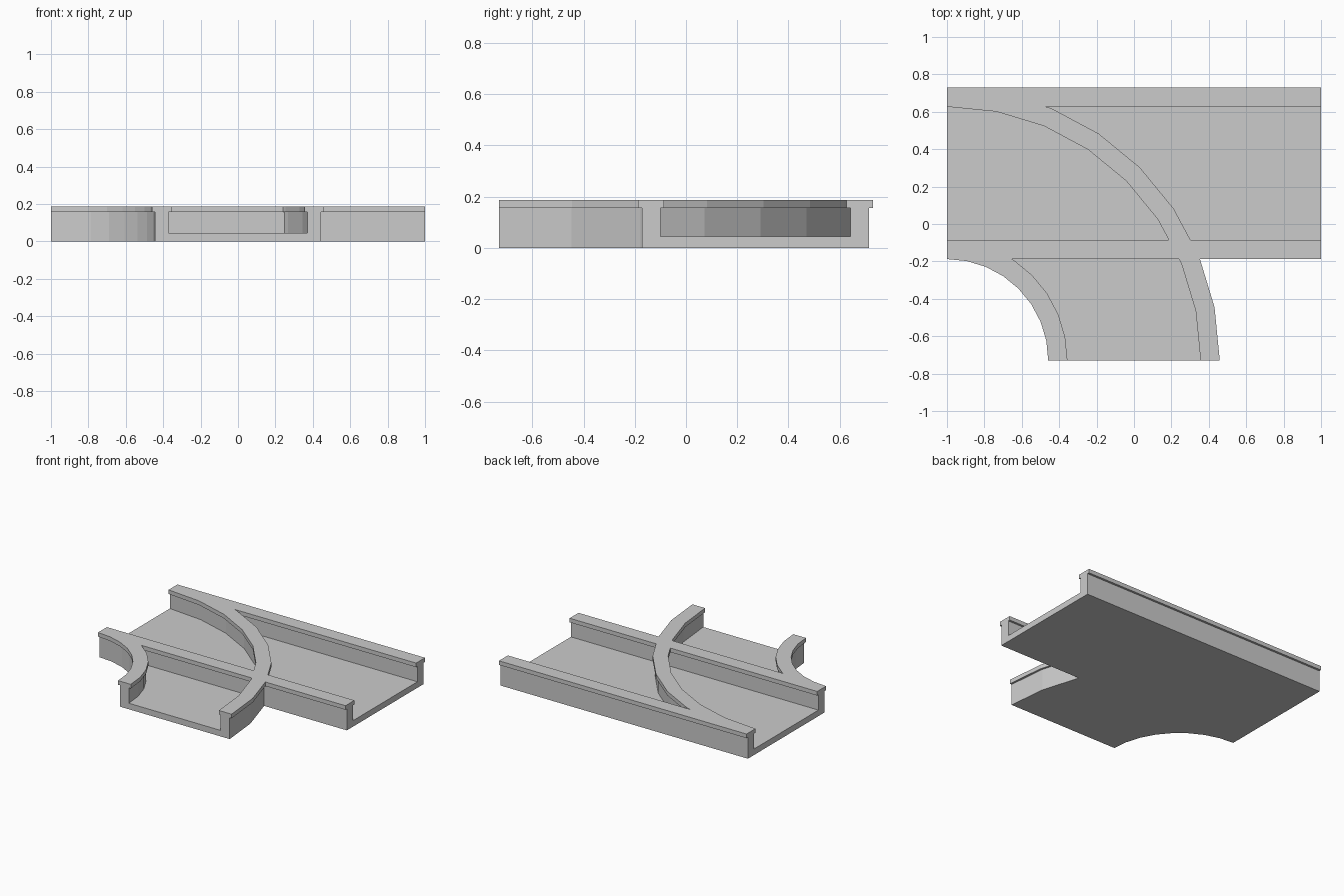
import bpy, bmesh, math

if "Cube" in bpy.data.objects:
    bpy.data.objects.remove(bpy.data.objects["Cube"])

YC = 0.271          # centre line of the straight channel
CX, CY = -1.0, -0.729   # centre of the bend

# Half of the channel section: (offset from centre line, height)
half = [(0.443, 0), (0.443, 0.156), (0.4585, 0.156), (0.4585, 0.186),
        (0.356, 0.186), (0.356, 0.156), (0.371, 0.156), (0.371, 0.044)]
profile = half + [(-o, z) for o, z in reversed(half)]


def sweep(name, stations):
    """Sweep the section through stations given as functions offset -> (x, y)."""
    bm = bmesh.new()
    rings = [[bm.verts.new((*st(o), z)) for o, z in profile] for st in stations]
    n = len(profile)
    for a, b in zip(rings, rings[1:]):
        for i in range(n):
            j = (i + 1) % n
            bm.faces.new((a[i], a[j], b[j], b[i]))
    bm.faces.new(rings[0])
    bm.faces.new(rings[-1])
    bmesh.ops.recalc_face_normals(bm, faces=bm.faces)
    me = bpy.data.meshes.new(name)
    bm.to_mesh(me)
    bm.free()
    ob = bpy.data.objects.new(name, me)
    bpy.context.collection.objects.link(ob)
    return ob


def bend_station(a):
    return lambda o: (CX + (1 + o) * math.sin(a), CY + (1 + o) * math.cos(a))


# Straight channel and quarter-turn channel in eight facets
straight = sweep("straight_channel", [lambda o: (-1, YC + o), lambda o: (1, YC + o)])
bend = sweep("curved_channel", [bend_station(math.pi / 2 * i / 8) for i in range(9)])

# Merge the two channels into one junction piece
mod = straight.modifiers.new("join_bend", 'BOOLEAN')
mod.operation = 'UNION'
mod.solver = 'EXACT'
mod.object = bend
bpy.context.view_layer.objects.active = straight
bpy.ops.object.modifier_apply(modifier=mod.name)
bpy.data.objects.remove(bend)
straight.name = "track_junction"
